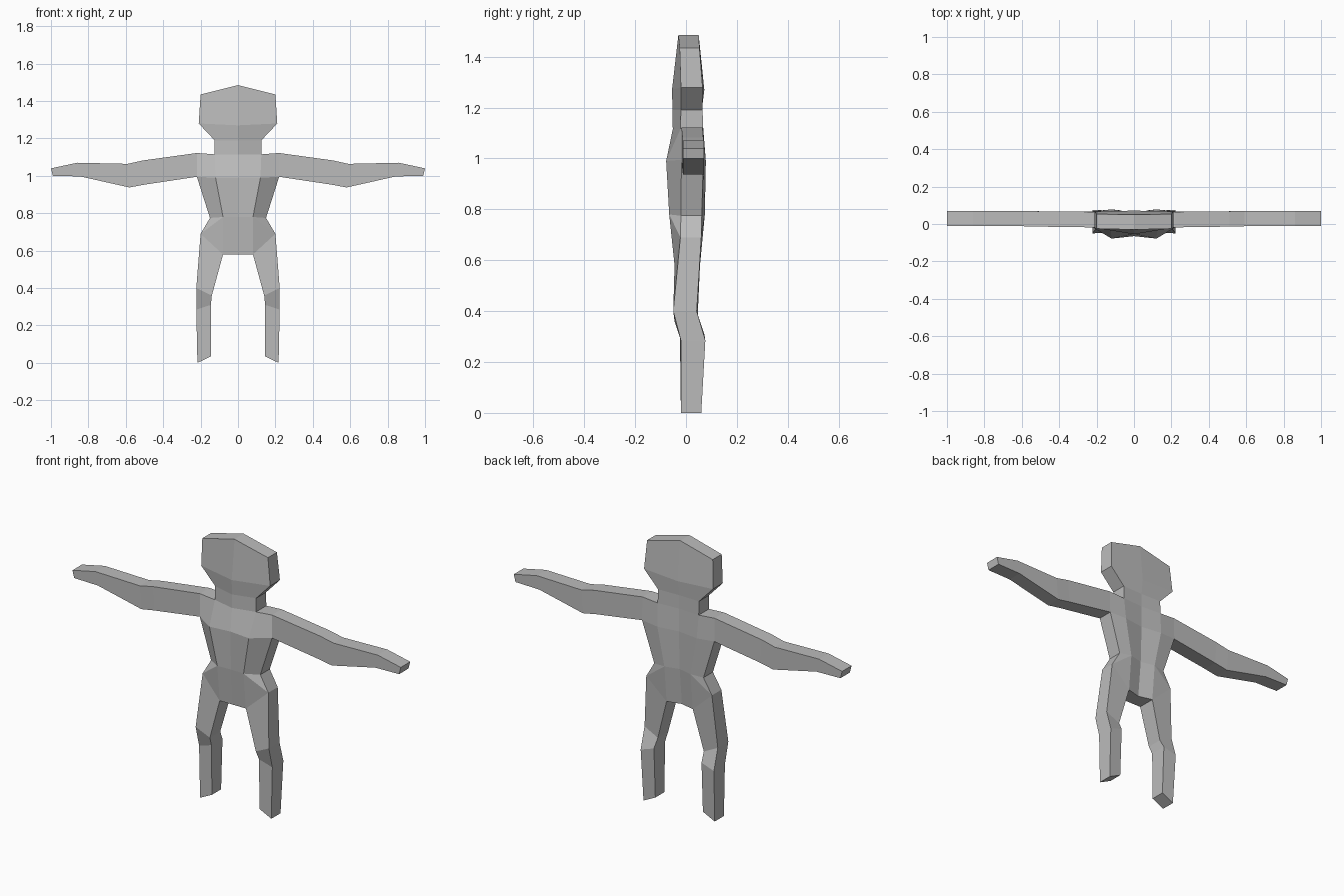
import bpy, bmesh

if "Cube" in bpy.data.objects:
    bpy.data.objects.remove(bpy.data.objects["Cube"])

# One flat grey for the whole figure
grey = bpy.data.materials.new("plain_grey")
grey.diffuse_color = (0.5, 0.5, 0.5, 1)
grey.use_nodes = True
grey.node_tree.nodes["Principled BSDF"].inputs["Base Color"].default_value = grey.diffuse_color

# Half outline points: x, z, front y, back y
P = {
    # head and neck
    "crown": (0, 1.485, -.03, .05), "temple": (.20, 1.435, -.025, .053),
    "face": (0, 1.27, -.055, .072), "jaw": (.21, 1.28, -.02, .065),
    "chin": (0, 1.19, -.053, .062), "neck": (.125, 1.19, -.02, .065),
    "throat": (0, 1.115, -.052, .06), "collar": (.125, 1.115, -.022, .068),
    # torso
    "chest": (0, .99, -.065, .062), "breast": (.12, .99, -.078, .078),
    "shoulder": (.22, 1.122, -.018, .065), "armpit": (.22, .995, -.018, .068),
    "belly": (0, .78, -.062, .055), "belly_side": (.08, .78, -.066, .074),
    "waist": (.15, .775, -.02, .062),
    "crotch": (0, .58, -.045, .035), "groin": (.08, .58, -.045, .055),
    # leg
    "hip": (.20, .69, -.022, .06),
    "knee_out": (.223, .40, -.05, .042), "knee_in": (.14, .36, -.045, .045),
    "shin_out": (.223, .285, -.02, .076), "shin_in": (.145, .31, -.024, .072),
    "foot_out": (.217, 0, -.02, .06), "foot_in": (.145, .035, -.02, .06),
    # arm
    "upper_top": (.51, 1.082, -.014, .068), "upper_low": (.50, .953, -.014, .068),
    "elbow_top": (.59, 1.064, -.012, .07), "elbow_low": (.58, .938, -.012, .07),
    "wrist_top": (.86, 1.07, -.012, .07), "wrist_low": (.845, .997, -.012, .07),
    "tip_top": (1, 1.04, -.012, .07), "tip_low": (.99, 1.0, -.012, .07),
}

# Panels, used for both the front and the back skin
PANELS = [s.split() for s in (
    "crown face jaw temple", "face chin neck jaw", "chin throat collar neck",
    "throat chest breast collar", "collar breast armpit shoulder",
    "chest belly belly_side breast", "breast belly_side waist armpit",
    "belly crotch groin belly_side", "belly_side groin hip", "belly_side hip waist",
    "groin knee_in knee_out hip", "knee_in shin_in shin_out knee_out",
    "shin_in foot_in foot_out shin_out",
    "shoulder armpit upper_low upper_top", "upper_top upper_low elbow_low elbow_top",
    "elbow_top elbow_low wrist_low wrist_top", "wrist_top wrist_low tip_low tip_top",
)]

bm = bmesh.new()
front = {k: bm.verts.new((x, yf, z)) for k, (x, z, yf, yb) in P.items()}
back = {k: bm.verts.new((x, yb, z)) for k, (x, z, yf, yb) in P.items()}
edges = {}
for names in PANELS:
    bm.faces.new([front[n] for n in names])
    bm.faces.new([back[n] for n in reversed(names)])
    for a, b in zip(names, names[1:] + names[:1]):
        edges.setdefault(frozenset((a, b)), []).append((a, b))

# Side walls along the outline, leaving the centre line open for the mirror
for uses in edges.values():
    a, b = uses[0]
    if len(uses) == 1 and (P[a][0] > 0 or P[b][0] > 0):
        bm.faces.new((front[b], front[a], back[a], back[b]))
bmesh.ops.recalc_face_normals(bm, faces=bm.faces)

mesh = bpy.data.meshes.new("body")
bm.to_mesh(mesh)
bm.free()
mesh.materials.append(grey)
body = bpy.data.objects.new("body", mesh)
bpy.context.collection.objects.link(body)
mirror = body.modifiers.new("mirror_halves", 'MIRROR')
mirror.use_clip = True
mirror.merge_threshold = 0.001
